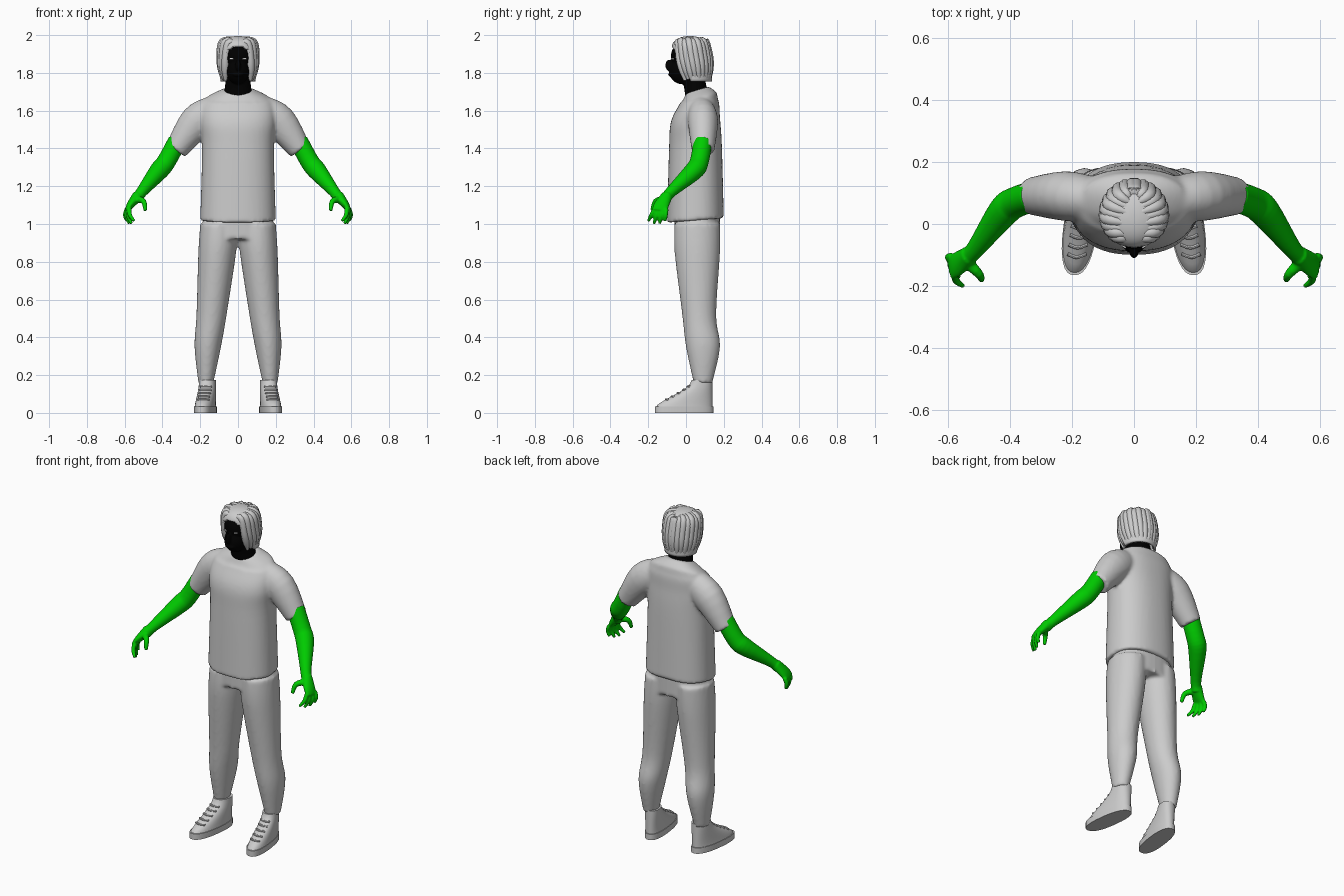
import bpy, bmesh, math
from mathutils import Vector, Matrix

cube = bpy.data.objects.get("Cube")
if cube:
    bpy.data.objects.remove(cube, do_unlink=True)

SIDES = {"left": 1, "right": -1}


def material(name, red, green, blue):
    mat = bpy.data.materials.new(name)
    mat.use_nodes = True
    colour = (red, green, blue, 1)
    mat.diffuse_color = colour
    mat.node_tree.nodes["Principled BSDF"].inputs["Base Color"].default_value = colour
    return mat


grey = material("light_grey", .6, .6, .6)
green = material("bright_green", 0, .6, 0)
black = material("black", 0, 0, 0)
white = material("eye_white", .8, .8, .8)


def spline(rows, steps):
    """Smooth interpolation through rows of position and two radii."""
    last = len(rows) - 1
    result = []
    for i in range(last):
        start, end = rows[i], rows[i + 1]
        leave = (end - rows[max(i - 1, 0)]) / 2
        arrive = (rows[min(i + 2, last)] - start) / 2
        for k in range(steps):
            t = k / steps
            ease = t * t * (3 - 2 * t)
            result.append(start.lerp(end, ease) + leave * t * (1 - t) ** 2
                          - arrive * t * t * (1 - t))
    return result + [rows[last]]


def tube(bm, rows, side=1, flat=False, segments=32, power=2, steps=4):
    """Loft rings along a path of (x, y, z, radius[, depth radius]); flat keeps rings level."""
    rows = spline([Vector((*row, row[3])[:5]) for row in rows], steps)
    points = [row.to_3d() for row in rows]
    rings = []
    for i, row in enumerate(rows):
        along = points[min(i + 1, len(rows) - 1)] - points[max(i - 1, 0)]
        along = Vector((0, 0, 1)) if flat else along.normalized()
        deep = Vector((0, 1, 0))
        deep = (deep - along * deep.dot(along)).normalized()
        wide = deep.cross(along)
        ring = []
        for k in range(segments):
            angle = math.tau * k / segments
            c, s = [math.copysign(abs(f(angle)) ** (2 / power), f(angle))
                    for f in (math.cos, math.sin)]
            point = points[i] + wide * c * row[3] + deep * s * row[4]
            ring.append(bm.verts.new((point.x * side, point.y, point.z)))
        rings.append(ring)
    for lower, upper in zip(rings, rings[1:]):
        for k in range(segments):
            bm.faces.new((lower[k - 1], lower[k], upper[k], upper[k - 1]))
    bm.faces.new(rings[0])
    bm.faces.new(rings[-1])


def blob(bm, centre, radii):
    """Add an ellipsoid."""
    shape = Matrix.Translation(centre) @ Matrix.Diagonal((*radii, 1))
    bmesh.ops.create_uvsphere(bm, u_segments=32, v_segments=16, radius=1, matrix=shape)


def finish(bm, name, mat, voxel=0):
    """Make an object; a voxel size fuses overlapping volumes into one smooth skin."""
    bmesh.ops.recalc_face_normals(bm, faces=bm.faces)
    mesh = bpy.data.meshes.new(name)
    bm.to_mesh(mesh)
    bm.free()
    mesh.materials.append(mat)
    mesh.shade_smooth()
    obj = bpy.data.objects.new(name, mesh)
    bpy.context.collection.objects.link(obj)
    if voxel:
        fuse = obj.modifiers.new("fuse", "REMESH")
        fuse.mode = "VOXEL"
        fuse.voxel_size = voxel
        fuse.use_smooth_shade = True
        relax = obj.modifiers.new("relax", "SMOOTH")
        relax.iterations = 4
    else:
        mesh.set_sharp_from_angle(angle=math.radians(40))
    return obj


# Shirt trunk, with hem and collar rising toward the back
bm = bmesh.new()
tube(bm, [(0, .05, 1.02, .2, .15), (0, .05, 1.4, .19, .14), (0, .05, 1.55, .2, .13),
          (0, .07, 1.65, .18, .1), (0, .06, 1.71, .08, .06)],
     flat=True, power=2.3, segments=48, steps=6)
for vert in bm.verts:
    rise = .3 if vert.co.z > 1.65 else .08
    vert.co.z += (vert.co.y - .06) * rise
# Sleeves
for side in SIDES.values():
    tube(bm, [(.13, .08, 1.6, .08, .07), (.22, .09, 1.54, .09, .08), (.33, .09, 1.39, .06)], side)
finish(bm, "shirt", grey, .01)

# Trousers: pelvis and two legs gathered at the ankle
bm = bmesh.new()
tube(bm, [(0, .06, 1.05, .18, .12), (0, .06, .92, .2, .12)], flat=True, power=2.3)
for side in SIDES.values():
    tube(bm, [(.1, .06, 1, .1, .12), (.11, .06, .85, .1, .12), (.14, .07, .52, .08, .09),
              (.16, .09, .35, .07, .09), (.17, .09, .16, .04, .05)], side, flat=True, steps=8)
finish(bm, "trousers", grey, .01)

# Arms with hands
for label, side in SIDES.items():
    bm = bmesh.new()
    tube(bm, [(.32, .09, 1.44, .05), (.38, .07, 1.33, .05), (.42, .04, 1.28, .05),
              (.51, -.08, 1.17, .03), (.54, -.11, 1.13, .03)], side)
    # Palm and thumb
    tube(bm, [(.53, -.1, 1.15, .03), (.57, -.13, 1.1, .02, .04), (.59, -.14, 1.07, .01, .04)], side)
    tube(bm, [(.54, -.12, 1.13, .02), (.5, -.16, 1.12, .015), (.49, -.18, 1.07, .01)], side)
    # Fingers fan out from the palm and curl slightly inward
    for i in range(4):
        base = Vector((.575 + i * .004, i * .02 - .165, 1.08))
        tip = Vector((.55 + i * .013, i * .03 - .2, 1 + (i - 1.5) ** 2 * .007))
        knuckle = base.lerp(tip, .5) + Vector((.01, 0, 0))
        tube(bm, [(*base, .013), (*knuckle, .012), (*tip, .008)], side, segments=12)
    finish(bm, label + "_arm", green, .005)


def instep(t):
    """Height and front edge of the shoe upper, from toe (0) to ankle (1)."""
    return .03 + .145 * t ** 1.2, .19 * t * t * (3 - 2 * t) - .16


def turn_out(bm, side):
    """Point the toes slightly outward."""
    for vert in bm.verts:
        vert.co.x -= side * (vert.co.y - .05) / 8


# High-top shoes
HEEL = .14
for label, side in SIDES.items():
    bm = bmesh.new()
    tube(bm, [(.165, -.01, z, .055, .155) for z in (0, .035)], side, flat=True, power=2.4, steps=1)
    turn_out(bm, side)
    finish(bm, label + "_sole", grey)

    bm = bmesh.new()
    upper = []
    for k in range(9):
        z, front = instep(k / 8)
        upper.append((.165, (HEEL + front) / 2, z, .053 - k / 800, (HEEL - front) / 2))
    tube(bm, upper, side, flat=True, power=2.3, steps=1)
    turn_out(bm, side)
    finish(bm, label + "_shoe", grey)

    bm = bmesh.new()
    for k in range(5):
        z, front = instep(.35 + k / 9)
        tube(bm, [(.165 + x, front + abs(x) / 3, z, .006) for x in (-.03, 0, .03)],
             side, segments=8)
    turn_out(bm, side)
    finish(bm, label + "_laces", grey)

# Head: skull, jaw, nose, lips and neck
bm = bmesh.new()
blob(bm, (0, .02, 1.89), (.08, .1, .09))
blob(bm, (0, -.02, 1.81), (.06, .07, .07))
blob(bm, (0, -.09, 1.84), (.015, .02, .03))
blob(bm, (0, -.08, 1.79), (.03, .015, .01))
tube(bm, [(0, .06, 1.64, .08, .06), (0, .05, 1.72, .07, .06), (0, .03, 1.82, .06)], flat=True)
finish(bm, "head", black, .005)

# Eye plates
for label, side in SIDES.items():
    bm = bmesh.new()
    place = Matrix.Translation((side * .034, -.07, 1.875)) @ Matrix.Rotation(side / 2, 4, "Z")
    bmesh.ops.create_cube(bm, size=1, matrix=place @ Matrix.Diagonal((.02, .009, .007, 1)))
    finish(bm, label + "_eye", white)


def hair_ring(h):
    """Centre depth, height and radius of the hair at a fraction h of its height."""
    return .045 - h / 40, 1.755 + h * .24, .115 * (.8 + h / 4) * math.sqrt(1 - h ** 6)


# Hair shell with the face opening cut away along a slanted edge
bm = bmesh.new()
shell = []
for k in range(30):
    y, z, radius = hair_ring(math.sin(k / 30 * math.pi / 2))
    shell.append((0, y, z, radius))
tube(bm, shell, flat=True, segments=64, steps=1)
opening = []
for face in bm.faces:
    middle = face.calc_center_median()
    before_edge = middle.y < .02 - (middle.z - 1.77) * .55
    if len(face.verts) > 4 and middle.z < 1.8 or before_edge and middle.z < 1.95:
        opening.append(face)
bmesh.ops.delete(bm, geom=opening, context="FACES")
hair = finish(bm, "hair", grey)
hair.modifiers.new("thickness", "SOLIDIFY").thickness = .012

# Locks sweeping from the centre parting down both sides
bm = bmesh.new()
LOCKS = 10
for side in SIDES.values():
    for i in range(LOCKS):
        back = i / (LOCKS - 1)
        root = back * .15 - .05
        rows = [(.01, root, 1.984 - 5 * (root - .03) ** 2, .008)]
        for h in (.85, .5, .25, .02):
            y, z, radius = hair_ring(h)
            angle = math.radians(122 * back - 36) - h * (1 - back) / 3
            reach = radius * .89
            thickness = .02 if h > .1 else .008
            rows.append((math.cos(angle) * reach, y + math.sin(angle) * reach,
                         z + i % 2 * .006, thickness))
        tube(bm, rows, side, segments=10, steps=5)
finish(bm, "hair_locks", grey)
